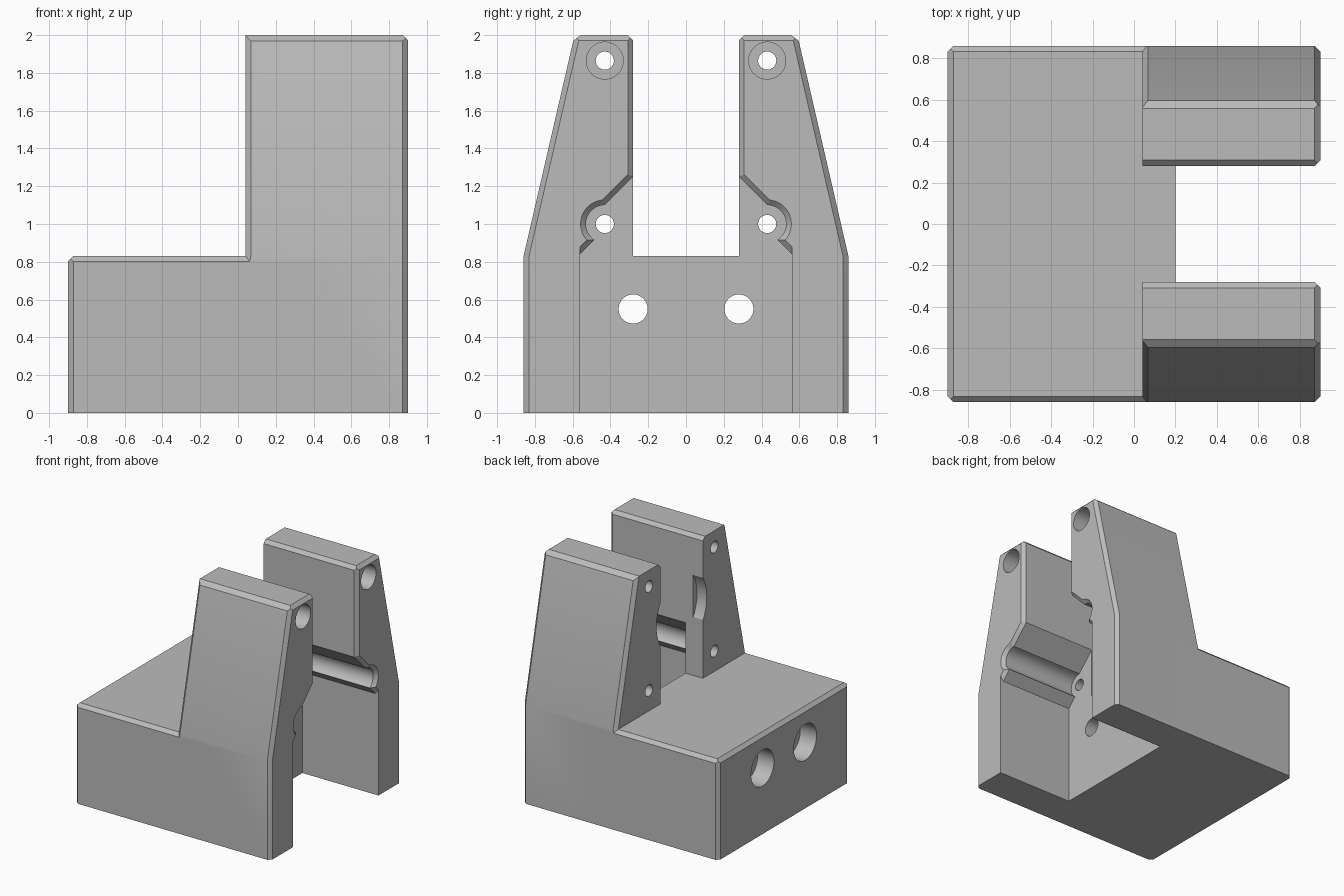
import bpy, bmesh, math
from mathutils import Vector as V

cube = bpy.data.objects.get("Cube")
if cube:
    bpy.data.objects.remove(cube, do_unlink=True)

grey = bpy.data.materials.new("plain grey")
grey.use_nodes = True
colour = (0.5, 0.5, 0.5, 1)
grey.diffuse_color = colour
grey.node_tree.nodes["Principled BSDF"].inputs["Base Color"].default_value = colour

C = 0.028                      # chamfer size
HX, HY, DECK, TOP = 0.9, 0.86, 0.83, 2.0
TOWER_X, WALL_X, SLOT = 0.04, 0.2, 0.28


def finish(bm, name):
    bmesh.ops.recalc_face_normals(bm, faces=bm.faces[:])
    me = bpy.data.meshes.new(name)
    bm.to_mesh(me)
    bm.free()
    me.materials.append(grey)
    ob = bpy.data.objects.new(name, me)
    bpy.context.collection.objects.link(ob)
    return ob


def slice_off(bm, point, normal):
    geom = bm.verts[:] + bm.edges[:] + bm.faces[:]
    bmesh.ops.bisect_plane(bm, geom=geom, dist=1e-6, plane_co=point,
                           plane_no=normal, clear_outer=True)
    bmesh.ops.holes_fill(bm, edges=[e for e in bm.edges if e.is_boundary])


def chamfer(bm, point, n1, n2):
    n1, n2 = V(n1).normalized(), V(n2).normalized()
    n = (n1 + n2).normalized()
    slice_off(bm, V(point) - n * C * math.sqrt(0.5), n)


def block(lo, hi):
    bm = bmesh.new()
    bmesh.ops.create_cube(bm, size=1)
    for v in bm.verts:
        v.co = [lo[i] if v.co[i] < 0 else hi[i] for i in range(3)]
    return bm


def loft(name, rings):
    bm = bmesh.new()
    loops = [[bm.verts.new(p) for p in ring] for ring in rings]
    for a, b in zip(loops, loops[1:]):
        for i in range(len(a)):
            j = (i + 1) % len(a)
            bm.faces.new((a[i], a[j], b[j], b[i]))
    bm.faces.new(loops[0])
    bm.faces.new(loops[-1])
    return finish(bm, name)


def rod(name, x0, x1, y, z, r, n=48):
    ring = [(y + r * math.cos(2 * math.pi * i / n), z + r * math.sin(2 * math.pi * i / n))
            for i in range(n)]
    return loft(name, [[(x, *p) for p in ring] for x in (x0, x1)])


def boolean(target, other, operation="DIFFERENCE"):
    mod = target.modifiers.new("cut", "BOOLEAN")
    mod.operation, mod.solver, mod.object = operation, "EXACT", other
    bpy.context.view_layer.objects.active = target
    bpy.ops.object.modifier_apply(modifier=mod.name)
    bpy.data.objects.remove(other, do_unlink=True)


# Base block, chamfered on its rear and side edges
up, back, front = (0, 0, 1), (-1, 0, 0), (1, 0, 0)
bm = block((-HX, -HY, 0), (0.3, HY, DECK))
chamfer(bm, (-HX, 0, DECK), back, up)
for s in (-1, 1):
    chamfer(bm, (0, s * HY, DECK), (0, s, 0), up)
    chamfer(bm, (-HX, s * HY, 0), back, (0, s, 0))
body = finish(bm, "bracket_body")

# Tapered towers
for s in (-1, 1):
    bm = block((TOWER_X, SLOT, 0), (HX, HY, TOP))
    slant, foot = V((0, 1.17, 0.27)), (0, HY, DECK)
    slice_off(bm, foot, slant)
    chamfer(bm, (0, 0.59, TOP), slant, up)
    chamfer(bm, (0, SLOT, TOP), (0, -1, 0), up)
    chamfer(bm, (HX, 0, TOP), front, up)
    chamfer(bm, (HX, HY, 0), front, (0, 1, 0))
    chamfer(bm, (HX, HY, DECK), front, slant)
    chamfer(bm, (TOWER_X, HY, DECK), back, slant)
    for v in bm.verts:
        v.co.y *= s
    boolean(body, finish(bm, "tower"), "UNION")


# Pocket between the towers with a round rail groove on each side
def pocket_ring(x, d, inner):
    r, cy, cz = 0.1 + d, 0.43, 1.0
    a0 = -math.pi / 4 + math.asin((d - 0.0212) / r)
    a1 = math.pi / 4 + math.acos((0.0707 + d) / r)
    half = [(0.56, -0.2), (0.56, 0.84 + d * math.sqrt(2))]
    half += [(cy + r * math.cos(a0 + (a1 - a0) * i / 20),
              cz + r * math.sin(a0 + (a1 - a0) * i / 20)) for i in range(21)]
    half += [(inner, 1.53 + d * math.sqrt(2) - inner), (inner, 2.2)]
    return [(x, y, z) for y, z in half] + [(x, -y, z) for y, z in reversed(half)]


boolean(body, loft("pocket", [pocket_ring(WALL_X, 0, SLOT - 0.001),
                              pocket_ring(HX - C, 0, SLOT - 0.001),
                              pocket_ring(HX + 0.002, C + 0.002, SLOT + C + 0.002)]))

# Round relief in the rear inner edges of the towers
boolean(body, rod("relief", -0.05, 0.13, 0, 1.49, 0.33, 96))

# Screw holes and counterbores
for s in (-1, 1):
    for hole in ((-0.1, 0.5, 0.43, 1.0, 0.048),
                 (-0.1, 1.0, 0.43, 1.865, 0.048),
                 (WALL_X, 1.0, 0.43, 1.865, 0.098),
                 (-1.0, 0.5, 0.28, 0.55, 0.077),
                 (-1.0, -0.75, 0.28, 0.55, 0.15)):
        x0, x1, y, z, r = hole
        boolean(body, rod("hole", x0, x1, s * y, z, r))

bpy.ops.object.select_all(action="DESELECT")
body.select_set(True)
bpy.context.view_layer.objects.active = body
bpy.ops.object.shade_smooth_by_angle(angle=math.radians(30))
